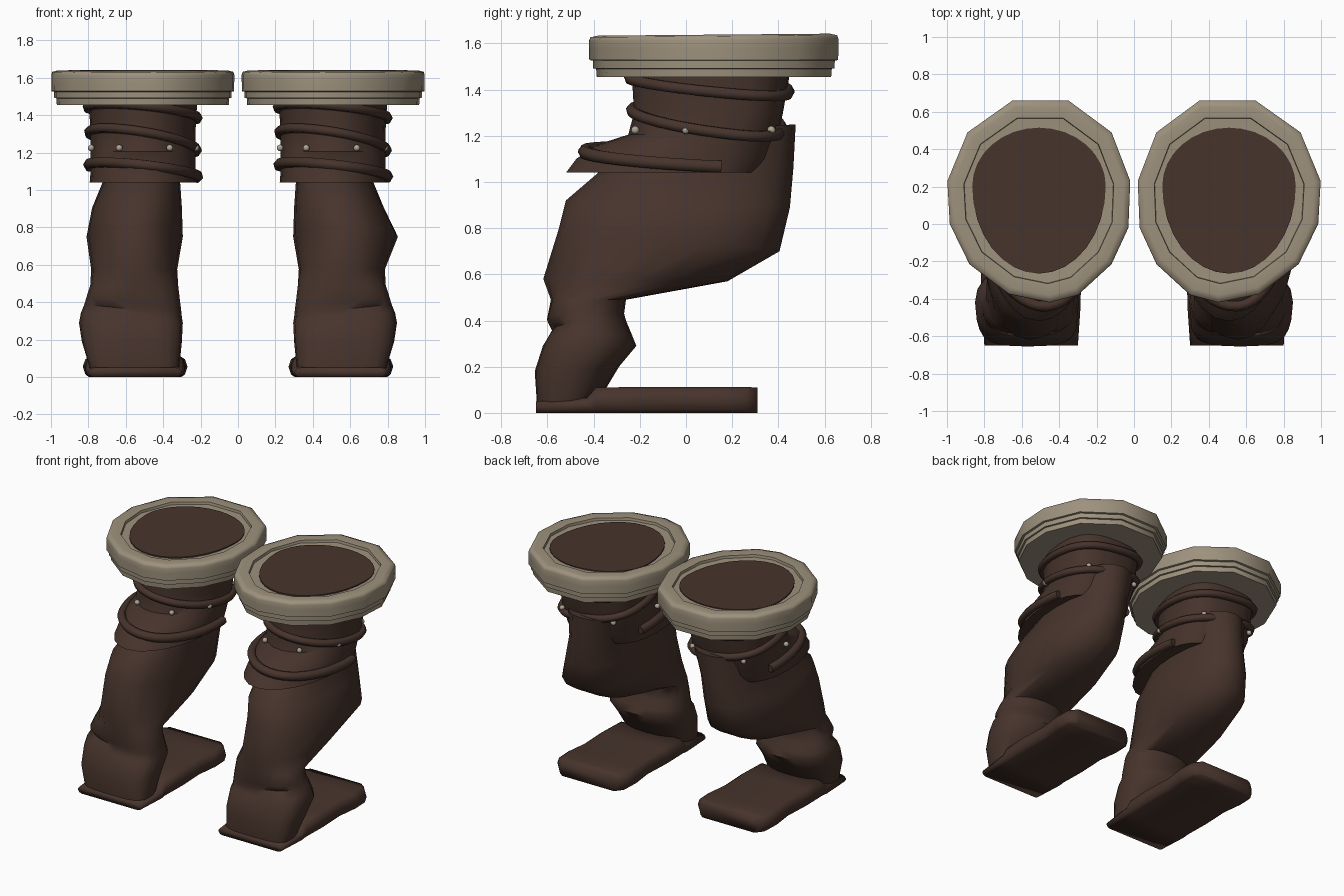
import bpy, bmesh, math
from mathutils import Vector

if "Cube" in bpy.data.objects:
    bpy.data.objects.remove(bpy.data.objects["Cube"])

CX = 0.508  # distance of each boot's axis from the middle


def material(name, rgb):
    m = bpy.data.materials.new(name)
    m.diffuse_color = (*rgb, 1)
    m.use_nodes = True
    m.node_tree.nodes["Principled BSDF"].inputs["Base Color"].default_value = m.diffuse_color
    return m


LEATHER = material("brown_leather", (0.063, 0.034, 0.025))
FUR = material("pale_trim", (0.34, 0.285, 0.205))
METAL = material("stud_metal", (0.42, 0.38, 0.31))


def lerp(a, b, t):
    return a + (b - a) * t


def spow(v, e):
    return math.copysign(abs(v) ** e, v)


def finish(name, bm, mat, angle=40):
    bmesh.ops.recalc_face_normals(bm, faces=bm.faces)
    me = bpy.data.meshes.new(name)
    bm.to_mesh(me)
    bm.free()
    me.materials.append(mat)
    me.polygons.foreach_set("use_smooth", [True] * len(me.polygons))
    me.set_sharp_from_angle(angle=math.radians(angle))
    ob = bpy.data.objects.new(name, me)
    bpy.context.collection.objects.link(ob)
    return ob


def loft(name, rings, mat, s, angle=40):
    """Skin a list of closed rings and cap both ends; s mirrors in x."""
    bm = bmesh.new()
    vs = [[bm.verts.new((s * x, y, z)) for x, y, z in r] for r in rings]
    n = len(vs[0])
    for a, b in zip(vs, vs[1:]):
        for i in range(n):
            j = (i + 1) % n
            bm.faces.new((a[i], a[j], b[j], b[i]))
    bm.faces.new(vs[0])
    bm.faces.new(vs[-1])
    return finish(name, bm, mat, angle)


def egg(y0, y1, hw, n=24, back=1.0):
    """Egg outline, longer towards the front; back < 1 squares the rear."""
    ym = lerp(y0, y1, 0.6)
    pts = []
    for i in range(n):
        t = 2 * math.pi * i / n
        c, d = math.sin(t), math.cos(t)
        if d > 1e-6:
            c, d = spow(c, back), spow(d, back)
        pts.append((CX + hw * c, ym + d * ((y1 - ym) if d > 0 else (ym - y0))))
    return pts


# shaft profile: z, front y, back y, half width
SHAFT = [(1.04, -0.52, 0.33, 0.285), (1.10, -0.475, 0.37, 0.28),
         (1.16, -0.39, 0.385, 0.28), (1.205, -0.25, 0.40, 0.28),
         (1.30, -0.225, 0.42, 0.28), (1.47, -0.235, 0.45, 0.29)]


def shaft_at(z):
    for a, b in zip(SHAFT, SHAFT[1:]):
        if z <= b[0]:
            t = max(0, (z - a[0]) / (b[0] - a[0]))
            return [lerp(a[k], b[k], t) for k in (1, 2, 3)]
    return SHAFT[-1][1:]


def rope(name, side, z0, kx, ky, radius, y_limit=None):
    """Tilted piping wrapped round the shaft."""
    pts = []
    base = egg(*shaft_at(z0), n=40, back=0.75)
    for i, (x, y) in enumerate(base):
        if y_limit is not None and y > y_limit:
            continue
        z = z0 + kx * (x - CX) * side + ky * (y - 0.1)
        x, y = egg(*shaft_at(z), n=40, back=0.75)[i]
        d = Vector((x - CX, y - 0.1)).normalized() * radius * 0.35
        pts.append((side * (x + d.x), y + d.y, z))
    cu = bpy.data.curves.new(name, 'CURVE')
    cu.dimensions = '3D'
    cu.bevel_depth = radius
    cu.bevel_resolution = 1
    cu.use_fill_caps = True
    sp = cu.splines.new('POLY')
    sp.points.add(len(pts) - 1)
    for p, c in zip(sp.points, pts):
        p.co = (*c, 1)
    sp.use_cyclic_u = y_limit is None
    cu.materials.append(LEATHER)
    ob = bpy.data.objects.new(name, cu)
    bpy.context.collection.objects.link(ob)


# leg sections: front y, front z, back y, back z, inner x, outer x, squareness
LEG = [(-0.18, 1.20, 0.475, 1.25, 0.27, 0.72, 0.95),
       (-0.38, 1.04, 0.465, 1.06, 0.31, 0.72, 0.9),
       (-0.52, 0.92, 0.45, 0.89, 0.30, 0.78, 0.88),
       (-0.55, 0.80, 0.405, 0.70, 0.295, 0.81, 0.9),
       (-0.618, 0.58, 0.18, 0.57, 0.325, 0.785, 0.92),
       (-0.585, 0.49, -0.26, 0.49, 0.32, 0.79, 0.85),
       (-0.61, 0.425, -0.268, 0.43, 0.31, 0.81, 0.8),
       (-0.56, 0.385, -0.26, 0.40, 0.305, 0.82, 0.75),
       (-0.60, 0.345, -0.235, 0.34, 0.30, 0.84, 0.7),
       (-0.62, 0.29, -0.215, 0.29, 0.295, 0.85, 0.65),
       (-0.655, 0.18, -0.29, 0.20, 0.30, 0.835, 0.6),
       (-0.645, 0.03, -0.38, 0.05, 0.315, 0.79, 0.5)]

# outline of the trim collar, starting at the back
COLLAR = [(0.35, 0.66), (0.65, 0.66), (0.89, 0.49), (0.998, 0.23),
          (0.985, 0.0), (0.88, -0.215), (0.67, -0.375), (0.45, -0.42),
          (0.30, -0.38), (0.12, -0.215), (0.03, -0.02), (0.02, 0.23),
          (0.12, 0.49)]
# collar steps: scale, z
STEPS = [(0.55, 1.455), (0.94, 1.455), (0.945, 1.49), (0.968, 1.492),
         (0.97, 1.525), (0.998, 1.528), (1.0, 1.58), (1.0, 1.615),
         (0.99, 1.63), (0.93, 1.637), (0.82, 1.634), (0.815, 1.616),
         (0.70, 1.613)]

# foot slab: y, half width, top z
FOOT = [(-0.65, 0.25, 0.05), (-0.43, 0.265, 0.065), (-0.39, 0.265, 0.11),
        (-0.2, 0.27, 0.112), (0.0, 0.26, 0.112), (0.15, 0.28, 0.112),
        (0.26, 0.275, 0.112), (0.31, 0.23, 0.11)]

for s, side in ((1, "right"), (-1, "left")):
    # bent leg with creased ankle
    rings = []
    for k, (fy, fz, by, bz, xi, xo, e) in enumerate(LEG):
        if k == 3 and s > 0:
            xo += 0.045
        r = []
        for i in range(20):
            t = 2 * math.pi * i / 20
            # boxy front, rounder calf and heel
            p = max(e, 0.92) if math.cos(t) > 1e-6 else e
            u = (spow(math.cos(t), p) + 1) / 2
            w = (spow(math.sin(t), p) + 1) / 2
            # the crease is deep and high outside, shallow and low inside
            front = lerp(-0.595, fy, w) if k in (6, 7) else fy
            drop = -0.045 * (1 - w) * (1 - u) if k in (6, 7, 8) else 0
            r.append((lerp(xi, xo, w), lerp(front, by, u),
                      lerp(fz, bz, u) + drop))
        rings.append(r)
    loft(side + "_leg", rings, LEATHER, s, 60)

    # shaft with flared front flap
    loft(side + "_shaft",
         [[(x, y, z) for x, y in egg(y0, y1, hw, back=0.75)]
          for z, y0, y1, hw in SHAFT], LEATHER, s, 50)

    # piping bands, the lowest running round the front only
    rope(side + "_upper_band", s, 1.42, -0.10, -0.09, 0.026)
    rope(side + "_middle_band", s, 1.268, -0.17, -0.13, 0.026)
    rope(side + "_lower_band", s, 1.10, -0.11, -0.06, 0.03, 0.21)

    # flat foot
    rings = []
    for y, hw, top in FOOT:
        c = 0.55
        rings.append([(c + hw * a, y, top * h) for a, h in
                      ((-1, 0.5), (-0.95, 0.85), (-0.86, 1), (0.86, 1),
                       (0.95, 0.85), (1, 0.5), (0.95, 0.12), (0.88, 0),
                       (-0.88, 0), (-0.95, 0.12))])
    loft(side + "_foot", rings, LEATHER, s, 100)

    # stepped trim collar
    rings = [[(0.51 + (x - 0.51) * k, 0.14 + (y - 0.14) * k,
               z + (0.008 * y if z > 1.6 else 0)) for x, y in COLLAR]
             for k, z in STEPS]
    loft(side + "_collar", rings, FUR, s, 65)

    # leather disc closing the top
    disc = egg(-0.265, 0.515, 0.357, 32)
    loft(side + "_top_disc",
         [[(x, y, z + 0.008 * y) for x, y in disc] for z in (1.60, 1.621)],
         LEATHER, s)

    # studs round the shaft
    bm = bmesh.new()
    for x, y in ((0.365, -0.22), (0.635, -0.22), (0.225, 0.0),
                 (0.785, 0.0), (0.31, 0.37), (0.71, 0.37)):
        r = bmesh.ops.create_icosphere(bm, subdivisions=2, radius=0.018)
        bmesh.ops.translate(bm, verts=r["verts"], vec=(s * x, y, 1.225))
    finish(side + "_studs", bm, METAL)
